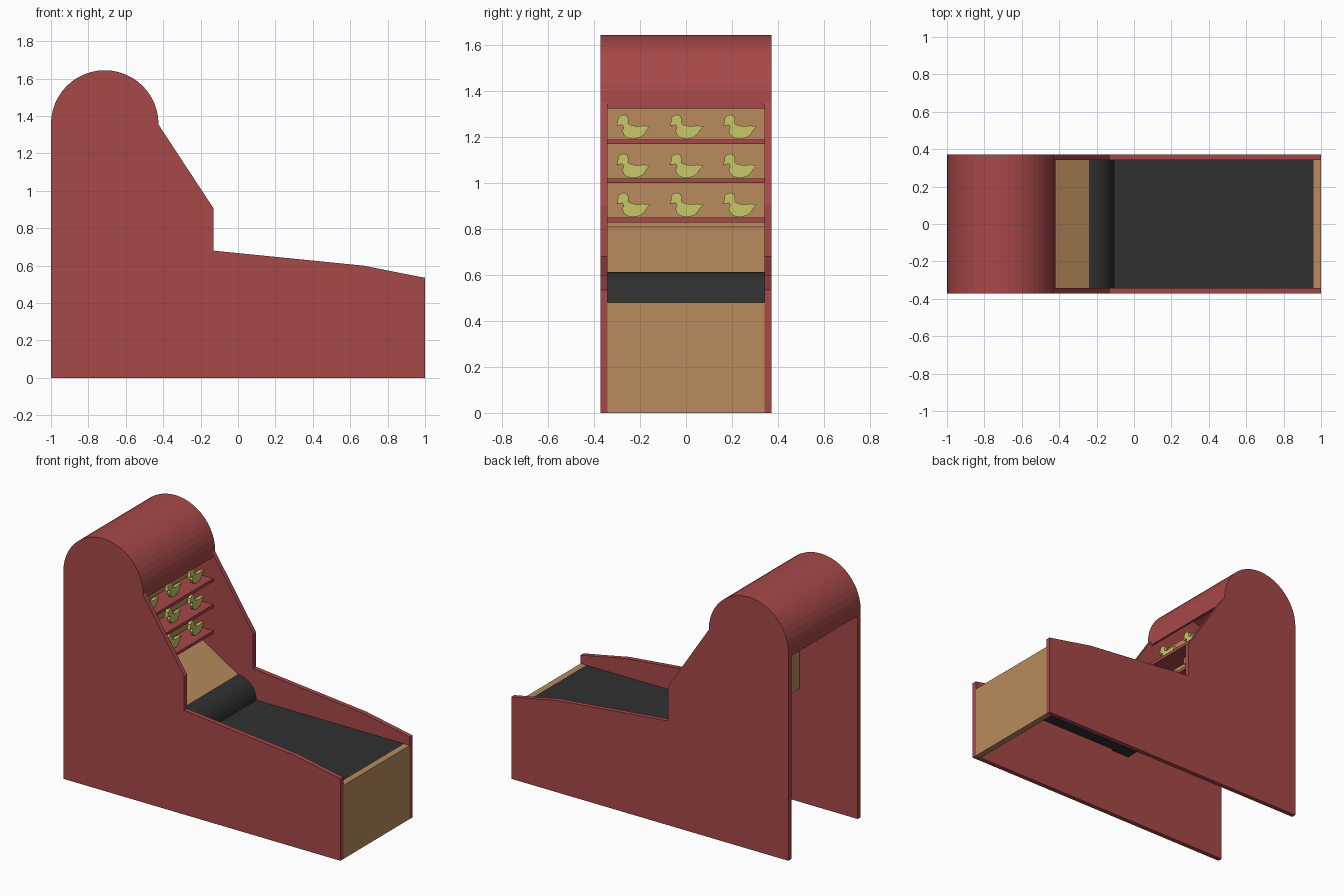
import bpy, bmesh, math

if "Cube" in bpy.data.objects:
    bpy.data.objects.remove(bpy.data.objects["Cube"])


def material(name, rgb):
    m = bpy.data.materials.new(name)
    m.diffuse_color = (*rgb, 1)
    m.use_nodes = True
    m.node_tree.nodes["Principled BSDF"].inputs["Base Color"].default_value = m.diffuse_color
    return m


RED = material("red_paint", (0.39, 0.065, 0.065))
TAN = material("plain_wood", (0.48, 0.26, 0.11))
BLACK = material("black_mat", (0.03, 0.03, 0.03))
YELLOW = material("duck_yellow", (0.58, 0.58, 0.14))


def prism(name, profile, lo, hi, mat, axis="y"):
    """Extrude an (x, z) profile along y, or a (y, z) profile along x."""
    bm = bmesh.new()
    place = (lambda a, z: (a, lo, z)) if axis == "y" else (lambda a, z: (lo, a, z))
    face = bm.faces.new([bm.verts.new(place(a, z)) for a, z in profile])
    new = bmesh.ops.extrude_face_region(bm, geom=[face])["geom"]
    d = hi - lo
    bmesh.ops.translate(bm, verts=[v for v in new if isinstance(v, bmesh.types.BMVert)],
                        vec=(0, d, 0) if axis == "y" else (d, 0, 0))
    bmesh.ops.recalc_face_normals(bm, faces=bm.faces)
    me = bpy.data.meshes.new(name)
    bm.to_mesh(me)
    bm.free()
    me.materials.append(mat)
    ob = bpy.data.objects.new(name, me)
    bpy.context.collection.objects.link(ob)
    return ob


def rect(x0, x1, z0, z1):
    return [(x0, z0), (x1, z0), (x1, z1), (x0, z1)]


def arc(cx, cz, r, a0, a1, n):
    return [(cx + r * math.cos(math.radians(a0 + (a1 - a0) * i / n)),
             cz + r * math.sin(math.radians(a0 + (a1 - a0) * i / n))) for i in range(n + 1)]


OUT, INN = 0.372, 0.342      # outer and inner half widths
CX, CZ, R = -0.7125, 1.357, 0.2875

# Side panels with rounded tops
side = [(-1, 0), (1, 0), (1, 0.535), (0.87, 0.56), (0.67, 0.6), (-0.13, 0.68), (-0.13, 0.905)]
side += arc(CX, CZ, R - 0.002, 0, 180, 24) + [(-1, CZ)]
prism("side_panel_front", side, -OUT, -INN, RED)
prism("side_panel_back", side, INN, OUT, RED)

# Curved hood, a thin shell with short straight skirts
hood = [(CX + R, 1.325)] + arc(CX, CZ, R, 0, 180, 24) + [(CX - R, 1.325)]
ri = R - 0.015
hood += [(CX - ri, 1.325)] + arc(CX, CZ, ri, 180, 0, 24) + [(CX + ri, 1.325)]
prism("hood", hood, -OUT, OUT, RED)

# Front board and level lane
prism("front_board", rect(0.96, 1.0, 0, 0.48), -INN, INN, TAN)
prism("lane", rect(-0.115, 0.96, 0.46, 0.48), -INN, INN, BLACK)

# Rounded hump at the end of the lane
hump = arc(-0.24, 0.48, 0.133, 0, 90, 10) + [(-0.24, 0.45), (-0.107, 0.45)]
prism("lane_hump", hump, -INN, INN, BLACK)

# Sloped board and upright backboard
prism("sloped_board", [(-0.24, 0.613), (-0.56, 0.81), (-0.56, 0.785), (-0.24, 0.588)],
      -INN, INN, TAN)
prism("backboard", rect(-0.58, -0.56, 0.74, 1.35), -INN, INN, TAN)

# Shelves, each with a row of flat ducks
duck = [(0, .058), (.004, .072), (.006, .092), (.018, .104), (.033, .107), (.047, .1),
        (.052, .085), (.05, .068), (.065, .06), (.09, .056), (.115, .059), (.147, .056),
        (.132, .04), (.118, .018), (.1, .006), (.07, 0), (.045, .006), (.03, .02),
        (.024, .037), (.03, .05), (.026, .062), (.012, .06)]
for row, z in enumerate((0.83, 1.0, 1.17)):
    prism(f"shelf_{row + 1}", rect(-0.56, -0.418, z, z + 0.02), -INN, INN, RED)
    for col in range(3):
        y0 = -0.302 + 0.232 * col
        prism(f"duck_{row + 1}_{col + 1}", [(y0 + a, z + 0.022 + b) for a, b in duck],
              -0.48, -0.46, YELLOW, axis="x")
